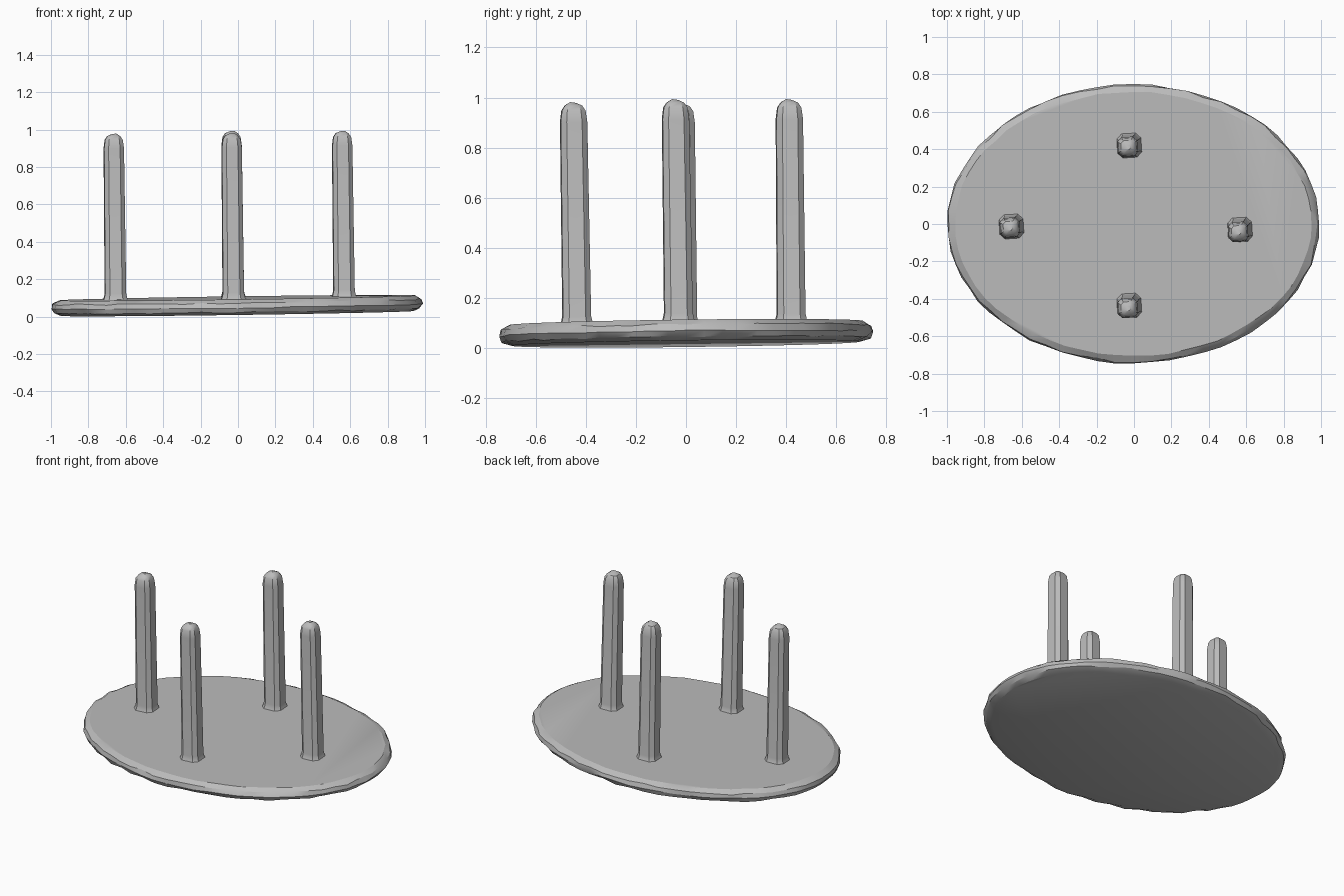
import bpy, bmesh, math, random

random.seed(4)
cube = bpy.data.objects.get("Cube")
if cube:
    bpy.data.objects.remove(cube, do_unlink=True)

# Single matt grey
grey = bpy.data.materials.new("plain grey")
grey.use_nodes = True
colour = (0.5, 0.5, 0.5, 1)
grey.diffuse_color = colour
grey.node_tree.nodes["Principled BSDF"].inputs["Base Color"].default_value = colour


def loft(name, rings, angle):
    """Skin closed rings of points and cap both ends."""
    bm = bmesh.new()
    loops = [[bm.verts.new(p) for p in ring] for ring in rings]
    n = len(loops[0])
    for a, b in zip(loops, loops[1:]):
        for i in range(n):
            j = (i + 1) % n
            bm.faces.new((a[i], a[j], b[j], b[i]))
    bm.faces.new(loops[0][::-1])
    bm.faces.new(loops[-1])
    bmesh.ops.recalc_face_normals(bm, faces=bm.faces)
    mesh = bpy.data.meshes.new(name)
    bm.to_mesh(mesh)
    bm.free()
    mesh.materials.append(grey)
    obj = bpy.data.objects.new(name, mesh)
    bpy.context.collection.objects.link(obj)
    bpy.ops.object.select_all(action='DESELECT')
    obj.select_set(True)
    bpy.context.view_layer.objects.active = obj
    bpy.ops.object.shade_smooth_by_angle(angle=math.radians(angle))
    return obj


def tilt(x, y):
    """Slight slope of the slab, rising to the left and the back."""
    return 0.014 * x + 0.012 * y


# Oval top lying face down, with a rough hand-cut rim
SIDES = 64
slab = []
for inset, z, rough in ((0.05, 0.017, 0), (0.014, 0.032, 0.008), (0.0, 0.055, 0.005),
                        (0.008, 0.08, 0.008), (0.04, 0.1, 0.004)):
    ring = []
    for i in range(SIDES):
        a = math.tau * i / SIDES
        r = random.uniform(-rough, rough)
        x = (0.994 - inset + r) * math.cos(a) - 0.004
        y = (0.745 - inset + r) * math.sin(a)
        dz = random.uniform(-0.5, 0.5) * rough if z < 0.1 else 0
        ring.append((x, y, z + tilt(x, y) + dz))
    slab.append(ring)
loft("oval_table_top", slab, 25)


def leg(name, base, top, height):
    """Chamfered square post with a flared foot and a faceted tip."""
    z0 = 0.097 + tilt(*base)
    levels = ((z0, 0.066), (z0 + 0.012, 0.061), (z0 + 0.035, 0.056),
              (height - 0.075, 0.053), (height - 0.03, 0.047),
              (height - 0.01, 0.034), (height, 0.014))
    rings = []
    for z, half in levels:
        t = (z - z0) / (height - z0)
        cx, cy = (b + (e - b) * t for b, e in zip(base, top))
        c = half * 0.58
        section = ((half, -c), (half, c), (c, half), (-c, half),
                   (-half, c), (-half, -c), (-c, -half), (c, -half))
        turn = 0.06
        rings.append([(cx + u * math.cos(turn) - v * math.sin(turn),
                       cy + u * math.sin(turn) + v * math.cos(turn),
                       z + 0.15 * (u - v) * (t > 0.99)) for u, v in section])
    loft(name, rings, 35)


# Four upright legs, each leaning slightly
leg("right_leg", (-0.655, -0.013), (-0.665, -0.02), 0.975)
leg("left_leg", (0.567, -0.03), (0.556, -0.043), 0.99)
leg("front_leg", (-0.025, -0.436), (-0.035, -0.45), 0.978)
leg("back_leg", (-0.025, 0.42), (-0.035, 0.412), 0.99)
